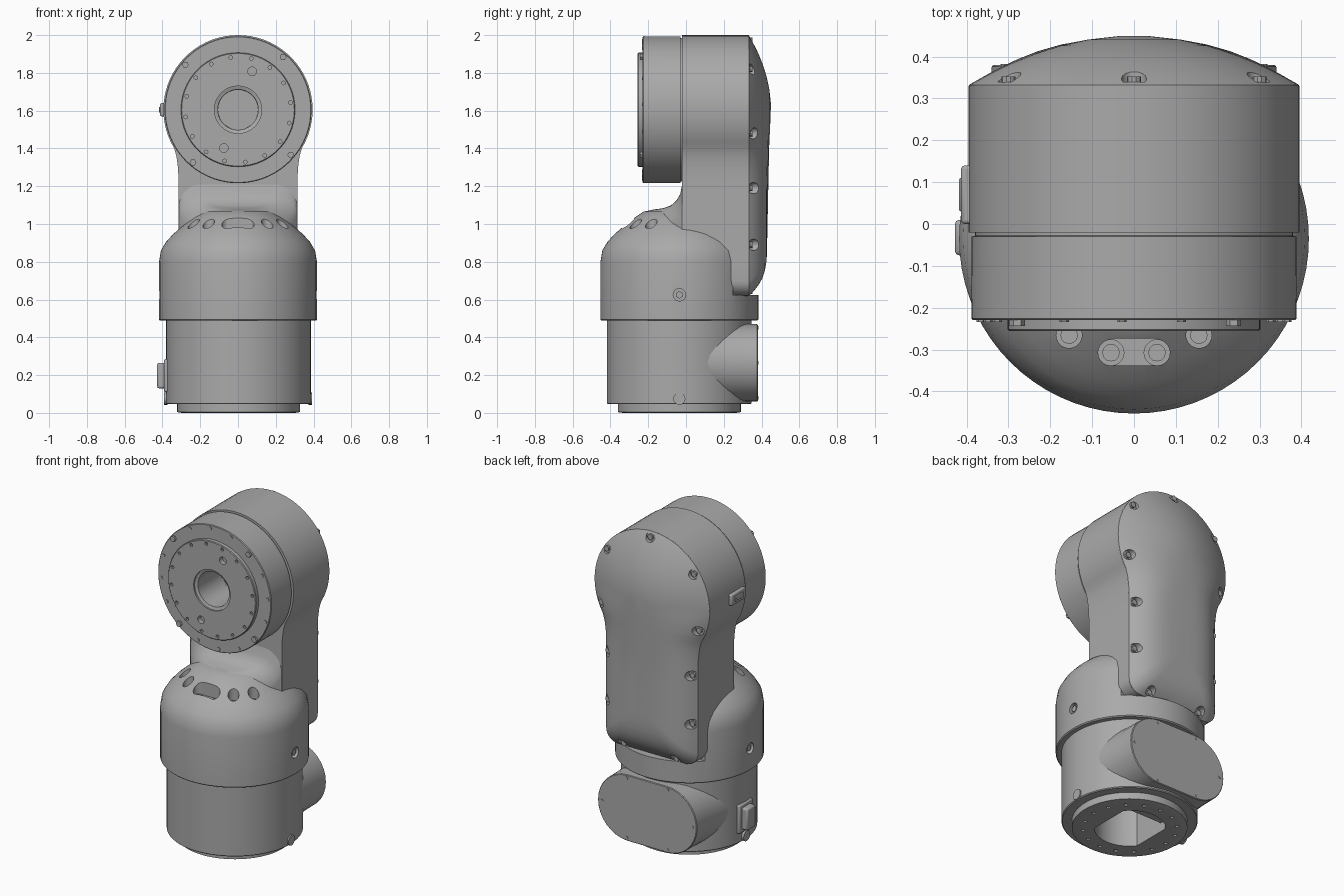
import bpy, bmesh, math
from math import sin, cos, pi, radians
from mathutils import Matrix, Vector

cube = bpy.data.objects.get("Cube")
if cube:
    bpy.data.objects.remove(cube, do_unlink=True)

grey = bpy.data.materials.new("machine grey")
grey.use_nodes = True
colour = (0.4, 0.4, 0.4, 1)
grey.diffuse_color = colour
grey.node_tree.nodes["Principled BSDF"].inputs["Base Color"].default_value = colour

AXIS = -0.035   # y of the vertical turning axis
HEAD = 1.605    # height of the horizontal turning axis


def loft(name, rings):
    """Skin a stack of equal point rings and cap both ends."""
    bm = bmesh.new()
    rows = [[bm.verts.new(p) for p in ring] for ring in rings]
    n = len(rows[0])
    for a, b in zip(rows, rows[1:]):
        for i in range(n):
            j = (i + 1) % n
            bm.faces.new((a[i], a[j], b[j], b[i]))
    bm.faces.new(rows[0])
    bm.faces.new(rows[-1])
    bmesh.ops.recalc_face_normals(bm, faces=bm.faces)
    mesh = bpy.data.meshes.new(name)
    bm.to_mesh(mesh)
    bm.free()
    obj = bpy.data.objects.new(name, mesh)
    mesh.materials.append(grey)
    bpy.context.collection.objects.link(obj)
    return obj


def turn(name, profile, centre, axis="z", n=72):
    """Lathe (radius, height) pairs about an axis through centre."""
    c = Vector(centre)
    spin = {"z": Matrix(), "y": Matrix.Rotation(-pi / 2, 4, "X"),
            "x": Matrix.Rotation(pi / 2, 4, "Y")}[axis]
    return loft(name, [[c + spin @ Vector((r * cos(2 * pi * i / n), r * sin(2 * pi * i / n), h))
                        for i in range(n)] for r, h in profile])


def box(name, lo, hi, bevel=0):
    (x0, y0, z0), (x1, y1, z1) = lo, hi
    obj = loft(name, [[(x0, y0, z), (x1, y0, z), (x1, y1, z), (x0, y1, z)] for z in (z0, z1)])
    if bevel:
        mod = obj.modifiers.new("soft edges", "BEVEL")
        mod.width, mod.segments = bevel, 2
    return obj


def cut(obj, cutters):
    """Subtract each cutter and throw it away."""
    bpy.context.view_layer.objects.active = obj
    for c in cutters:
        c.hide_render = True
        mod = obj.modifiers.new("cut", "BOOLEAN")
        mod.operation, mod.solver, mod.object = "DIFFERENCE", "EXACT", c
        bpy.ops.object.modifier_apply(modifier=mod.name)
        bpy.data.objects.remove(c, do_unlink=True)


def peg(name, centre, r, h, axis, n=16):
    return turn(name, [(r, 0), (r, h)], centre, axis, n)


# Base: mounting foot and lower drum, with a flat-sided opening underneath
foot = turn("mounting_foot", [(0.3, 0), (0.325, 0.004), (0.325, 0.06)], (0.003, AXIS, 0))
drum = turn("lower_drum", [(0.378, 0.046), (0.383, 0.051), (0.383, 0.5)], (0.003, AXIS, 0))


def opening():
    pts = []
    for i in range(48):
        a = 2 * pi * i / 48
        pts.append((max(-0.155, min(0.155, 0.2 * cos(a))), AXIS + 0.2 * sin(a)))
    return loft("opening_cutter", [[(x, y, z) for x, y in pts] for z in (-0.1, 0.3)])


cut(foot, [opening()] + [peg("hole_cutter", (0.265 * cos(a), AXIS + 0.265 * sin(a), -0.02), 0.012, 0.04, "z", 8)
                         for a in (2 * pi * i / 16 for i in range(16))])
cut(drum, [opening()])


# Stadium-shaped rear access housing on the lower drum
def stadium(y, hw, hh):
    pts = []
    for side in (1, -1):
        for i in range(17):
            a = -pi / 2 + pi * i / 16
            pts.append((side * (hw - hh + hh * cos(a)), y, 0.265 + side * hh * sin(a)))
    return pts


loft("rear_housing", [stadium(0.05, 0.362, 0.21), stadium(0.17, 0.35, 0.208), stadium(0.26, 0.342, 0.206),
                      stadium(0.376, 0.34, 0.205), stadium(0.38, 0.336, 0.201)])
for x, z in ((0.31, 0.265), (0.14, 0.45), (0.14, 0.08)):
    for s in (1, -1):
        peg("housing_screw", (s * x, 0.378, z), 0.009, 0.005, "y", 8)

# Rotating collar with its domed shoulder
collar = turn("collar", [(0.385, 0.488), (0.412, 0.488), (0.418, 0.494), (0.418, 0.8), (0.408, 0.86),
                         (0.381, 0.905), (0.345, 0.945), (0.305, 0.98), (0.235, 1.035),
                         (0.19, 1.065), (0.13, 1.078), (0.04, 1.08)], (0, AXIS, 0))
pockets = [box("ledge_cutter", (-0.5, 0.25, 0.625), (0.5, 0.6, 1.2)),
           box("slot_cutter", (-0.055, -0.338, 0.95), (0.055, -0.274, 1.2))]
for x in (0.055, 0.155, 0.235):
    for s in (1, -1):
        y = AXIS - math.sqrt(0.278 ** 2 - x * x)
        pockets.append(peg("pocket_cutter", (s * x, y, 0.945), 0.031, 0.2, "z", 20))
        peg("shoulder_bolt", (s * x, y, 0.94), 0.021, 0.018, "z", 12)
for s in (1, -1):
    pockets.append(peg("side_hole_cutter", (s * 0.42 - 0.03, AXIS, 0.625), 0.033, 0.06, "x"))
    peg("collar_side_bolt", (s * 0.4 - 0.01, AXIS, 0.625), 0.02, 0.02, "x", 6)
    peg("drum_side_bolt", (s * 0.383 - 0.01, AXIS, 0.075), 0.032, 0.02, "x")
cut(collar, pockets)


# Fillet rising from the shoulder to the arm
def arch(y, w, top):
    r = min(0.12, w * 0.8)
    half = [(w - r + r * cos(a), top - r + r * sin(a)) for a in (pi / 2 * i / 8 for i in range(9))]
    half = [(w, 0.85)] + half
    return [(x, y, z) for x, z in half] + [(-x, y, z) for x, z in reversed(half)]


loft("neck_fillet", [arch(0.0, 0.315, 1.26), arch(-0.02, 0.313, 1.21), arch(-0.03, 0.305, 1.16),
                     arch(-0.05, 0.29, 1.125), arch(-0.08, 0.265, 1.098), arch(-0.12, 0.225, 1.084),
                     arch(-0.17, 0.16, 1.076), arch(-0.21, 0.1, 1.062)])


# Keyhole outline shared by the arm and its cover
def outline():
    half = [(0.1, 0.62)]
    half += [(0.235 + 0.08 * cos(a), 0.7 + 0.08 * sin(a)) for a in (-pi / 2 + pi / 12 * i for i in range(7))]
    half += [(0.315, 0.7 + 0.09 * i) for i in range(1, 7)]
    half += [(0.318, 1.3), (0.326, 1.36), (0.34, 1.405)]
    half += [(0.395 * cos(a), HEAD + 0.395 * sin(a)) for a in (radians(-25 + 5 * i) for i in range(23))]
    return half + [(0, 2.0)] + [(-x, z) for x, z in reversed(half)]


KEYHOLE = outline()


def slice_at(y, grow=1.0):
    return [(x * grow, y, HEAD + (z - HEAD) * grow) for x, z in KEYHOLE]


arm = loft("arm", [slice_at(-0.02), slice_at(0.33)])
cut(arm, [peg("bore_cutter", (0, -0.1, HEAD), 0.105, 0.38, "y", 48)])


# Domed rear cover, rings shrinking toward the spine
def cover_ring(s):
    ring = []
    for x, z in KEYHOLE:
        mid = max(0.95, min(HEAD, z))
        w = max(0, min(1, (z - 1.2) / 0.4))
        ring.append((x * s, 0.332 + (0.098 + 0.02 * w) * (1 - s ** (4 - 2 * w)), mid + (z - mid) * s))
    return ring


cover = loft("rear_cover", [slice_at(0.325, 0.999)]
             + [cover_ring(s) for s in (0.999, 0.97, 0.93, 0.88, 0.81, 0.72, 0.6, 0.45, 0.28, 0.1)])
spots = [(0, 1.972)]
for x, z in ((0.29, 0.89), (0.29, 1.19), (0.335, 1.48), (0.3, 1.82), (0.18, 0.645)):
    spots += [(x, z), (-x, z)]
cut(cover, [peg("notch_cutter", (x, 0.34, z), 0.03, 0.2, "y") for x, z in spots])
for x, z in spots:
    peg("cover_screw", (x, 0.335, z), 0.017, 0.018, "y", 10)

# Wrist drive: seam groove, drum, raised flange and stepped bore
wrist = turn("wrist_drive", [(0.38, 0), (0.38, -0.028), (0.388, -0.03), (0.389, -0.226), (0.385, -0.23),
                             (0.302, -0.23), (0.302, -0.252), (0.298, -0.256), (0.125, -0.256),
                             (0.125, -0.246), (0.107, -0.24), (0.105, -0.01)], (0, 0, HEAD), "y", 96)
holes = [peg("pin_cutter", (s * 0.075, -0.3, HEAD + s * 0.203), 0.023, 0.075, "y") for s in (1, -1)]
for i in range(16):
    a = 2 * pi * (i + 0.35) / 16
    holes.append(peg("flange_cutter", (0.28 * cos(a), -0.3, HEAD + 0.28 * sin(a)), 0.01, 0.064, "y", 8))
cut(wrist, holes)
for i in range(16):
    a = 2 * pi * (i + 0.2) / 16
    r = 0.018 if i % 4 == 2 else 0.011
    peg("rim_bolt", (0.367 * cos(a), -0.244 if i % 4 == 2 else -0.234, HEAD + 0.367 * sin(a)), r, 0.02, "y", 6)

# Connectors on the right flank
box("head_connector", (-0.413, 0.0, 1.57), (-0.36, 0.14, 1.64), 0.008)
box("head_connector_plug", (-0.418, 0.03, 1.59), (-0.38, 0.11, 1.62), 0.004)
box("base_connector", (-0.428, -0.075, 0.13), (-0.36, 0.01, 0.265), 0.01)
box("base_connector_frame", (-0.392, -0.1, 0.11), (-0.36, 0.035, 0.285), 0.008)

# Smooth shading with crisp edges everywhere
bpy.ops.object.select_all(action="DESELECT")
for obj in bpy.context.scene.objects:
    if obj.type == "MESH":
        obj.select_set(True)
        bpy.context.view_layer.objects.active = obj
bpy.ops.object.shade_smooth_by_angle(angle=radians(32))
